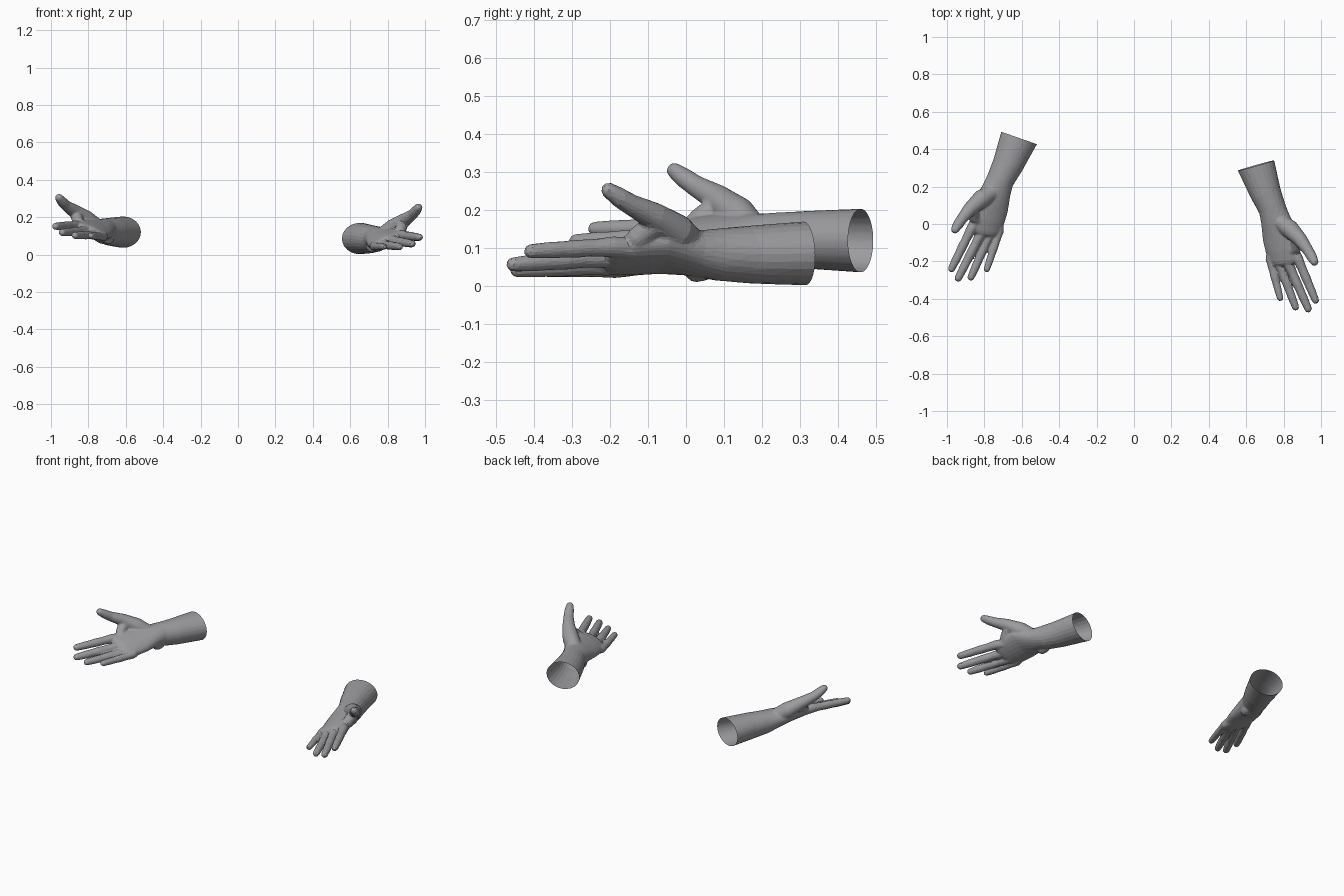
import bpy, bmesh, math
from mathutils import Vector, Matrix

if "Cube" in bpy.data.objects:
    bpy.data.objects.remove(bpy.data.objects["Cube"])

skin = bpy.data.materials.new("grey skin")
skin.diffuse_color = (0.33, 0.33, 0.345, 1)
skin.use_nodes = True
skin.node_tree.nodes["Principled BSDF"].inputs["Base Color"].default_value = skin.diffuse_color

END = Vector((0.615, 0.46, 0.12))       # centre of the open forearm end
OUT = Vector((-0.33, 0.94, 0))          # direction the open end faces
SIDE = Vector((0.92, 0.39, 0))          # across the palm, towards the thumb

# forearm and palm sections: x, y, z, half width, half thickness, roll
ARM = [(.600, .495, .12, .104, .084, 0), (.615, .46, .12, .101, .084, 0),
       (.675, .315, .122, .083, .076, 0), (.715, .235, .125, .074, .069, 6),
       (.735, .18, .13, .080, .060, 12), (.77, .09, .135, .104, .046, 20),
       (.785, .02, .13, .099, .041, 22), (.797, -.035, .125, .088, .035, 22)]
# fingers: knuckle, tip, radius
FINGERS = [((.872, -.03, .155), (.976, -.24, .151), .0245),
           ((.818, -.05, .128), (.940, -.29, .118), .0250),
           ((.768, -.05, .106), (.872, -.285, .102), .0240),
           ((.720, -.04, .096), (.787, -.242, .101), .0215)]
# thumb: wrist, ball, joint, tip
THUMB = [(.765, .165, .155, .045, .045, 0), (.815, .135, .190, .049, .047, 0),
         (.875, .082, .232, .038, .036, 0), (.922, .025, .264, .029, .028, 0),
         (.942, -.005, .285, .028, .026, 0), (.957, -.03, .304, .022, .021, 0)]
# skin between thumb and index finger
WEB = [(.865, .09, .215, .032, .032, 0), (.855, .035, .175, .030, .030, 0),
       (.835, .01, .150, .030, .026, 0)]
# bony bump at the back of the wrist
BUMP = [(.690, .195, .085, .028, .028, 0), (.696, .175, .082, .028, .028, 0)]


def loft(bm, sections, M, n=24):
    """Closed tube through elliptical sections with rounded ends."""
    pts = [Vector(s[:3]) for s in sections]
    last = len(pts) - 1
    rings = []
    for i, s in enumerate(sections):
        t = (pts[min(i + 1, last)] - pts[max(i - 1, 0)]).normalized()
        side = (SIDE - t * SIDE.dot(t)).normalized()
        up = t.cross(side)
        a = math.radians(s[5])
        u = side * math.cos(a) + up * math.sin(a)
        w = up * math.cos(a) - side * math.sin(a)
        angles = [0]
        if i == 0:
            angles = [-85, -60, -30, 0]
        elif i == last:
            angles = [0, 30, 60, 85]
        for deg in angles:
            k, d = math.cos(math.radians(deg)), math.sin(math.radians(deg))
            c = pts[i] + t * s[4] * d
            rings.append([bm.verts.new(M @ (
                c + u * s[3] * k * math.cos(2 * math.pi * j / n)
                + w * s[4] * k * math.sin(2 * math.pi * j / n))) for j in range(n)])
    for r0, r1 in zip(rings, rings[1:]):
        for j in range(n):
            bm.faces.new((r0[j], r0[(j + 1) % n], r1[(j + 1) % n], r1[j]))
    bm.faces.new(rings[0])
    bm.faces.new(rings[-1])


def finger_sections(knuckle, tip, r):
    k, e = Vector(knuckle), Vector(tip)
    palm = k.lerp(Vector((.75, .17, .13)), 0.5)
    out = [(*palm, .032, .032, 22), (*k, r * 1.12, r * 1.12, 22)]
    for f, g in ((.25, .97), (.45, 1.02), (.6, .93), (.75, .94), (1, .80)):
        out.append((*k.lerp(e, f), r * g, r * g * .95, 22))
    return out


def make_hand(name, M):
    # overlapping tubes
    bm = bmesh.new()
    for sections in [ARM, THUMB, WEB, BUMP] + [finger_sections(*f) for f in FINGERS]:
        loft(bm, sections, M)
    bmesh.ops.recalc_face_normals(bm, faces=bm.faces)
    mesh = bpy.data.meshes.new(name)
    bm.to_mesh(mesh)
    bm.free()
    ob = bpy.data.objects.new(name, mesh)
    bpy.context.collection.objects.link(ob)

    # fuse into one skin
    rem = ob.modifiers.new("fuse", 'REMESH')
    rem.mode = 'VOXEL'
    rem.voxel_size = 0.005
    smo = ob.modifiers.new("soften", 'SMOOTH')
    smo.factor = 0.5
    smo.iterations = 7
    bpy.context.view_layer.update()
    dg = bpy.context.evaluated_depsgraph_get()
    fused = bpy.data.meshes.new_from_object(ob.evaluated_get(dg))
    ob.modifiers.clear()

    # cut the forearm open
    bm = bmesh.new()
    bm.from_mesh(fused)
    bmesh.ops.bisect_plane(bm, geom=bm.verts[:] + bm.edges[:] + bm.faces[:],
                           plane_co=M @ END, plane_no=(M.to_3x3() @ OUT).normalized(),
                           clear_outer=True)
    bm.to_mesh(fused)
    bm.free()
    ob.data = fused
    fused.materials.clear()
    fused.materials.append(skin)
    return ob


# smooth hand on the left
smooth = make_hand("smooth_hand", Matrix.Scale(-1, 4, Vector((1, 0, 0))))
smooth.data.polygons.foreach_set("use_smooth", [True] * len(smooth.data.polygons))

# faceted hand on the right, the same shape mirrored and slightly turned
place = (Matrix.Translation((0.653, 0.313, 0.086))
         @ Matrix.Rotation(math.radians(2), 4, 'X')
         @ Matrix.Rotation(math.radians(-3.5), 4, 'Z')
         @ Matrix.Translation(-END))
faceted = make_hand("faceted_hand", place)
faceted.data.polygons.foreach_set("use_smooth", [False] * len(faceted.data.polygons))
dec = faceted.modifiers.new("facets", 'DECIMATE')
dec.ratio = 0.05
